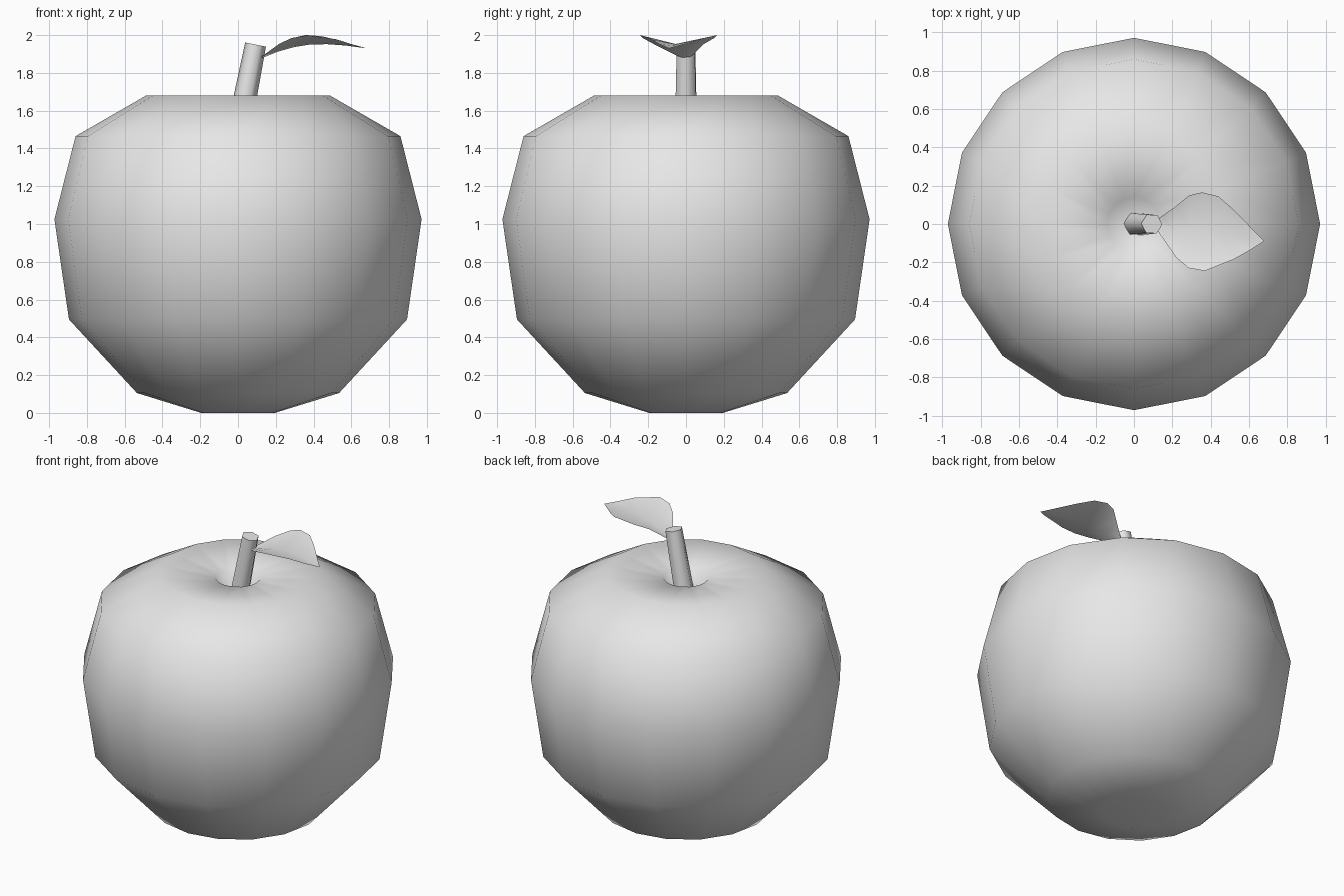
import bpy, math
from mathutils import Vector

if "Cube" in bpy.data.objects:
    bpy.data.objects.remove(bpy.data.objects["Cube"])

grey = bpy.data.materials.new("plain grey")
grey.diffuse_color = (0.8, 0.8, 0.8, 1)
grey.use_nodes = True
grey.node_tree.nodes["Principled BSDF"].inputs["Base Color"].default_value = grey.diffuse_color


def make(name, verts, faces):
    mesh = bpy.data.meshes.new(name)
    mesh.from_pydata(verts, [], faces)
    mesh.materials.append(grey)
    obj = bpy.data.objects.new(name, mesh)
    bpy.context.collection.objects.link(obj)
    return obj


def ring(centre, radius, sides, phase=0.0, lean=0.0):
    """Horizontal ring of points; lean tips it down towards +x."""
    pts = []
    for i in range(sides):
        a = phase + math.tau * i / sides
        x, y = radius * math.cos(a), radius * math.sin(a)
        pts.append(Vector(centre) + Vector((x, y, -lean * x)))
    return pts


def bridge(rows, sides):
    return [(r * sides + i, r * sides + (i + 1) % sides,
             (r + 1) * sides + (i + 1) % sides, (r + 1) * sides + i)
            for r in range(rows - 1) for i in range(sides)]


# Fruit body: lathed rings, closed by a sunken pole at each end
SIDES = 16
profile = [(0.195, 0.0), (0.535, 0.105), (0.895, 0.495), (0.972, 1.025),
           (0.86, 1.465), (0.487, 1.68), (0.14, 1.645)]
verts = [p for r, z in profile for p in ring((0, 0, z), r, SIDES)]
faces = bridge(len(profile), SIDES)
low, high = len(verts), len(verts) + 1
verts += [(0, 0, 0.04), (0, 0, 1.48)]
last = (len(profile) - 1) * SIDES
for i in range(SIDES):
    j = (i + 1) % SIDES
    faces += [(low, j, i), (high, last + i, last + j)]
body = make("fruit_body", verts, faces)
body.data.shade_smooth()

# Stem: leaning six-sided tapered rod with a flat tip
phase = math.radians(-3)
rows = [ring((0.0, 0, 1.48), 0.066, 6, phase),
        ring((0.093, 0, 1.95), 0.055, 6, phase, 0.2)]
stem = make("stem", rows[0] + rows[1],
            bridge(2, 6) + [tuple(range(5, -1, -1)), tuple(range(6, 12))])
stem.data.shade_smooth()
stem.data.set_sharp_from_angle(angle=math.radians(61))

# Leaf: a single folded sheet, rows of left edge, midrib, right edge
leaf_rows = [
    ((0.13, 0.03, 1.89), (0.12, 0.0, 1.875), (0.13, -0.045, 1.89)),
    ((0.215, 0.09, 1.95), (0.21, -0.02, 1.912), (0.22, -0.175, 1.955)),
    ((0.29, 0.15, 1.985), (0.30, -0.03, 1.937), (0.285, -0.23, 1.985)),
    ((0.355, 0.165, 2.0), (0.38, -0.045, 1.95), (0.37, -0.245, 2.0)),
    ((0.44, 0.145, 1.995), (0.47, -0.06, 1.952), (0.52, -0.185, 1.978)),
    ((0.52, 0.075, 1.975), (0.57, -0.075, 1.945), (0.60, -0.14, 1.952)),
]
verts = [p for row in leaf_rows for p in row] + [(0.68, -0.09, 1.93)]
faces = []
for r in range(len(leaf_rows) - 1):
    for c in range(2):
        a = r * 3 + c
        faces.append((a, a + 1, a + 4, a + 3))
tip = len(verts) - 1
faces += [(tip - 3, tip - 2, tip), (tip - 2, tip - 1, tip)]
leaf = make("leaf", verts, faces)
leaf.data.shade_smooth()
